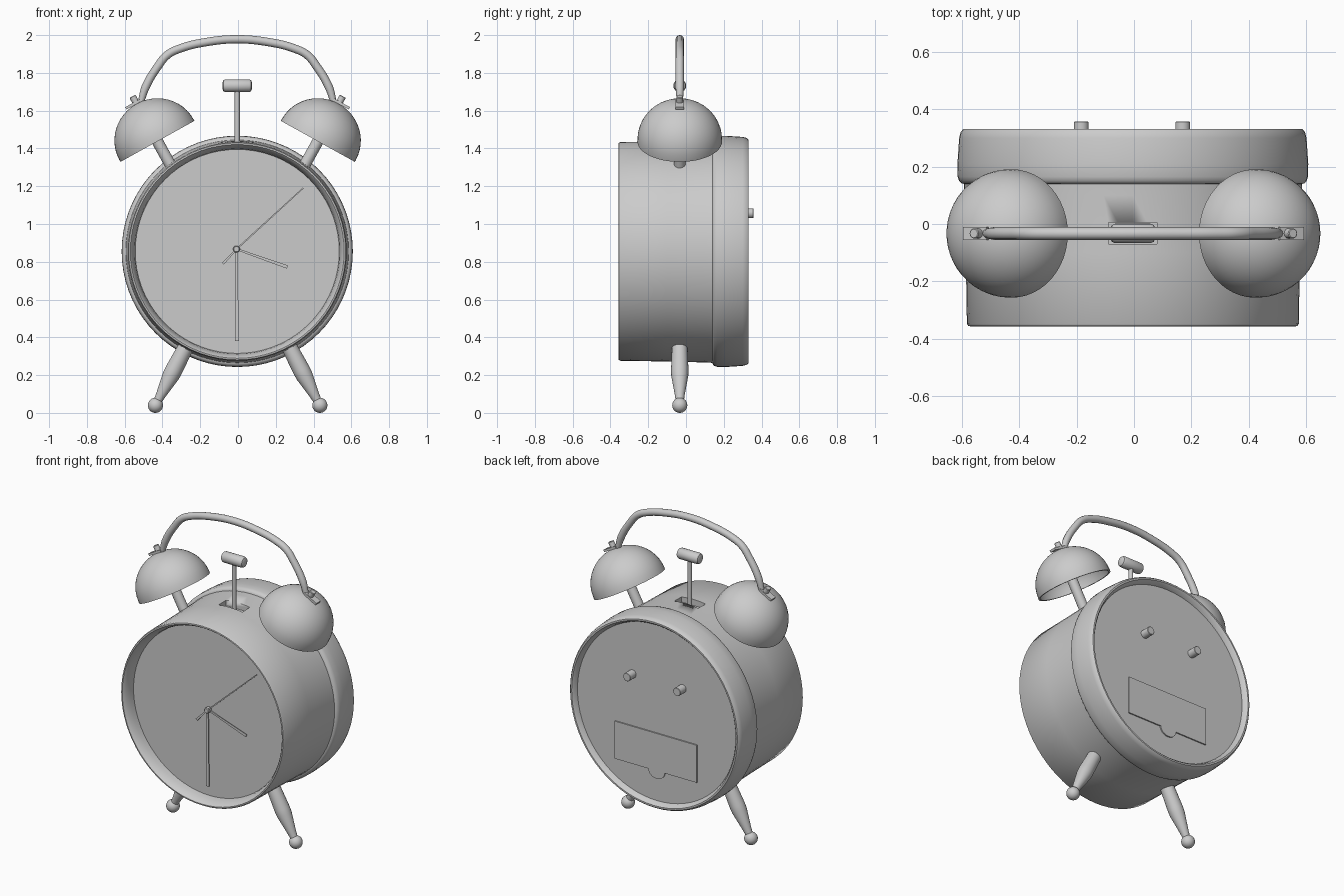
import bpy, bmesh, math
from mathutils import Matrix, Vector

if "Cube" in bpy.data.objects:
    bpy.data.objects.remove(bpy.data.objects["Cube"])

CX, CY, CZ = -0.004, -0.033, 0.855      # body axis x, plane of bells/legs, body axis z

grey = bpy.data.materials.new("plain_grey")
grey.diffuse_color = (0.6, 0.6, 0.6, 1)
grey.use_nodes = True
grey.node_tree.nodes["Principled BSDF"].inputs["Base Color"].default_value = grey.diffuse_color


def finish(name, bm, matrix=Matrix(), angle=35):
    """Turn a bmesh into a smooth-by-angle object."""
    bmesh.ops.recalc_face_normals(bm, faces=bm.faces)
    bm.transform(matrix)
    me = bpy.data.meshes.new(name)
    bm.to_mesh(me)
    bm.free()
    me.shade_smooth()
    me.set_sharp_from_angle(angle=math.radians(angle))
    me.materials.append(grey)
    ob = bpy.data.objects.new(name, me)
    bpy.context.collection.objects.link(ob)
    return ob


def lathe(name, profile, matrix, steps=32):
    """Spin (height, radius) points about local z."""
    bm = bmesh.new()
    vs = [bm.verts.new((r, 0, h)) for h, r in profile]
    es = [bm.edges.new(p) for p in zip(vs, vs[1:])]
    bmesh.ops.spin(bm, geom=vs + es, cent=(0, 0, 0), axis=(0, 0, 1),
                   angle=2 * math.pi, steps=steps)
    bmesh.ops.remove_doubles(bm, verts=bm.verts, dist=1e-5)
    return finish(name, bm, matrix)


def rod(name, h0, h1, r, matrix, bevel=0.004, steps=20):
    return lathe(name, [(h0, 0), (h0, r - bevel), (h0 + bevel, r),
                        (h1 - bevel, r), (h1, r - bevel), (h1, 0)], matrix, steps)


def plate(name, outline, y0, y1):
    """Extrude an (x, z) outline from y0 to y1."""
    bm = bmesh.new()
    f = bm.faces.new([bm.verts.new((x, y0, z)) for x, z in outline])
    ext = bmesh.ops.extrude_face_region(bm, geom=[f])["geom"]
    bmesh.ops.translate(bm, vec=(0, y1 - y0, 0),
                        verts=[v for v in ext if isinstance(v, bmesh.types.BMVert)])
    return finish(name, bm)


def box(name, size, matrix):
    bm = bmesh.new()
    bmesh.ops.create_cube(bm, size=1)
    bm.transform(Matrix.Diagonal((*size, 1)))
    return finish(name, bm, matrix)


def at(x, y, z):
    return Matrix.Translation((x, y, z))


ALONG_Y = Matrix.Rotation(math.radians(-90), 4, 'X')
ALONG_X = Matrix.Rotation(math.radians(90), 4, 'Y')

# Case: recessed dial, bezel, drum, wider back ring, recessed back
body = lathe("clock_body", [
    (-0.280, 0), (-0.280, 0.54), (-0.310, 0.544), (-0.335, 0.552), (-0.350, 0.560),
    (-0.357, 0.566), (-0.356, 0.574), (-0.348, 0.579), (-0.1, 0.583), (0.1, 0.588),
    (0.14, 0.590), (0.142, 0.598), (0.150, 0.606), (0.165, 0.611), (0.21, 0.612),
    (0.3, 0.606), (0.320, 0.601), (0.331, 0.592), (0.331, 0.582), (0.320, 0.572),
    (0.298, 0.564), (0.298, 0)], at(CX, 0, CZ) @ ALONG_Y, 72)

# Hammer slot in the top of the case
cutter = box("slot_cutter", (0.17, 0.075, 0.1), at(CX, CY, CZ + 0.595))
cutter.hide_render = True
cutter.hide_viewport = True
cut = body.modifiers.new("slot", 'BOOLEAN')
cut.operation = 'DIFFERENCE'
cut.solver = 'EXACT'
cut.object = cutter

# Hands and hub
HUB = Vector((-0.008, 0.867))


def hand(name, tip, w0, w1, y):
    d = Vector(tip) - HUB
    n = Vector((-d.y, d.x)).normalized()
    a, b = HUB, HUB + d
    plate(name, [a + n * w0, b + n * w1, b - n * w1, a - n * w0], y, y - 0.005)


hand("hour_hand", (0.262, 0.772), 0.005, 0.009, -0.287)
hand("minute_hand", (-0.006, 0.38), 0.006, 0.010, -0.294)
hand("second_hand", (0.345, 1.19), 0.004, 0.003, -0.301)
hand("second_hand_tail", (-0.08, 0.79), 0.004, 0.007, -0.301)
rod("hand_hub", -0.310, -0.275, 0.018, at(HUB.x, 0, HUB.y) @ ALONG_Y)

# Battery cover with rounded finger tab
tab = [(-0.005 + 0.058 * math.cos(t * math.pi / 10), 0.485 - 0.05 * math.sin(t * math.pi / 10))
       for t in range(11)]
plate("battery_cover", [(0.293, 0.485), (0.293, 0.725), (-0.29, 0.725), (-0.29, 0.485)]
      + tab[::-1], 0.295, 0.306)

# Setting knobs on the back
for x, side in ((-0.184, "left"), (0.17, "right")):
    rod(side + "_setting_knob", 0.29, 0.357, 0.026, at(x, 0, 1.057) @ ALONG_Y, 0.002)

# Hammer
rod("hammer_stem", 1.37, 1.72, 0.0135, at(CX, CY, 0))
lathe("hammer_head", [(-0.078, 0), (-0.078, 0.018), (-0.073, 0.029), (-0.062, 0.034),
                      (0.062, 0.034), (0.073, 0.029), (0.078, 0.018), (0.078, 0)],
      at(CX, CY, 1.732) @ ALONG_X, 24)

# Bells, posts, handle clamps and legs, mirrored left and right
quarter = [i * math.pi / 24 for i in range(12)]
dome = [(-0.011, 0.224)] + [(0.217 * math.sin(t), 0.224 * math.cos(t)) for t in quarter]
inner = [(-0.011, 0.213)] + [(0.205 * math.sin(t), 0.213 * math.cos(t)) for t in quarter]
shell = [(0.205, 0)] + inner[::-1] + dome + [(0.217, 0)]
ball = [(-0.040 * math.cos(i * math.pi / 16), 0.040 * math.sin(i * math.pi / 16))
        for i in range(17)]
for s, side in ((-1, "left"), (1, "right")):
    bell = at(s * 0.43 + CX / 2, CY, 1.447) @ Matrix.Rotation(s * math.radians(29), 4, 'Y')
    lathe(side + "_bell", shell, bell, 48)
    rod(side + "_bell_post", -0.17, 0.208, 0.03, bell)
    box(side + "_handle_clamp", (0.095, 0.044, 0.014), bell @ at(s * 0.014, 0, 0.223))
    rod(side + "_bell_nut", 0.21, 0.262, 0.018, bell, 0.003, 12)

    leg = at(s * 0.268 + CX / 2, CY, 0.36) @ Matrix.Rotation(s * math.radians(152.4), 4, 'Y')
    lathe(side + "_leg", [(0, 0), (0, 0.041), (0.15, 0.046), (0.185, 0.045),
                          (0.30, 0.026), (0.335, 0.022), (0.335, 0)], leg, 24)
    lathe(side + "_foot", ball, leg @ at(0, 0, 0.361), 24)

# Carrying handle: swept round tube
half = [(0.510, 1.645), (0.485, 1.725), (0.422, 1.832), (0.37, 1.895),
        (0.30, 1.930), (0.17, 1.962)]
path = [(-x, z) for x, z in half] + [(0, 1.978)] + half[::-1]
cu = bpy.data.curves.new("handle", 'CURVE')
cu.dimensions = '3D'
cu.bevel_depth = 0.022
cu.bevel_resolution = 4
cu.use_fill_caps = True
cu.resolution_u = 6
sp = cu.splines.new('BEZIER')
sp.bezier_points.add(len(path) - 1)
for i, (p, (x, z)) in enumerate(zip(sp.bezier_points, path)):
    p.co = (x + CX, CY, z)
    p.handle_left_type = p.handle_right_type = 'AUTO'
    p.radius = 0.75 if i in (0, len(path) - 1) else 1
cu.materials.append(grey)
bpy.context.collection.objects.link(bpy.data.objects.new("handle", cu))
